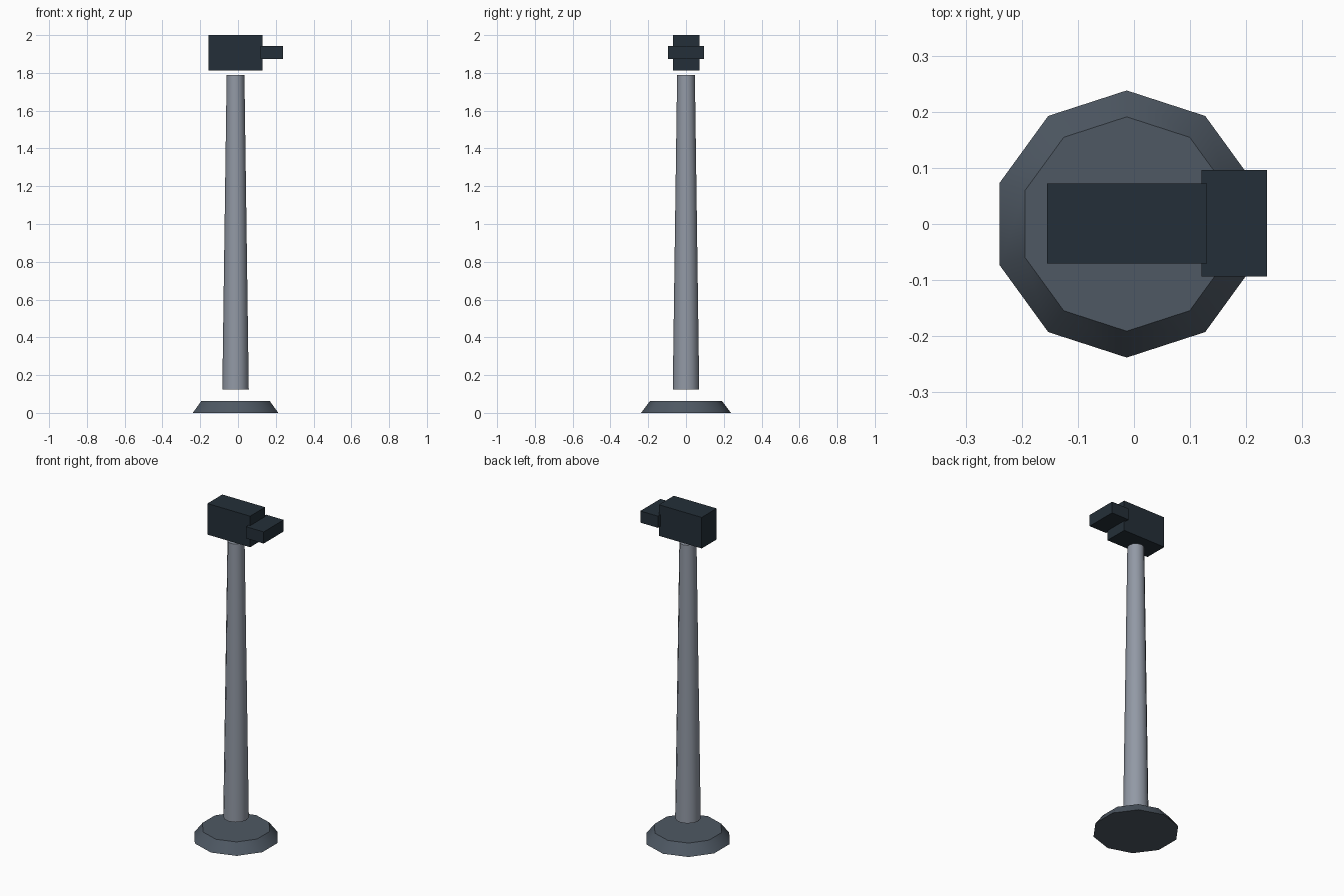
import bpy
import math

cube = bpy.data.objects.get("Cube")
if cube:
    bpy.data.objects.remove(cube, do_unlink=True)

AXIS_X = -0.013  # shared centre line of base and pole


def srgb(r, g, b):
    lin = [((c / 255 + 0.055) / 1.055) ** 2.4 for c in (r, g, b)]
    return (*lin, 1.0)


def material(name, colour):
    mat = bpy.data.materials.new(name)
    mat.use_nodes = True
    mat.diffuse_color = colour
    mat.node_tree.nodes["Principled BSDF"].inputs["Base Color"].default_value = colour
    return mat


def tapered(name, sides, r_low, r_high, z_low, z_high, mat):
    bpy.ops.mesh.primitive_cone_add(
        vertices=sides, radius1=r_low, radius2=r_high, depth=z_high - z_low,
        location=(AXIS_X, 0, (z_low + z_high) / 2))
    obj = bpy.context.object
    obj.name = name
    obj.data.materials.append(mat)
    bpy.ops.object.shade_smooth_by_angle(angle=math.radians(40))
    return obj


def box(name, low, high, mat):
    centre = [(a + b) / 2 for a, b in zip(low, high)]
    bpy.ops.mesh.primitive_cube_add(size=1, location=centre)
    obj = bpy.context.object
    obj.name = name
    obj.scale = [b - a for a, b in zip(low, high)]
    bpy.ops.object.transform_apply(location=False, rotation=False, scale=True)
    obj.data.materials.append(mat)
    return obj


light_grey = material("light grey metal", srgb(146, 153, 165))
mid_grey = material("slate grey", srgb(78, 88, 99))
dark = material("dark blue grey", srgb(36, 47, 56))

# Ten-sided foot and slim pole
tapered("base", 10, 0.238, 0.191, 0.0, 0.062, mid_grey)
tapered("pole", 12, 0.07, 0.047, 0.124, 1.788, light_grey)

# Head block with its wider front piece
box("head", (-0.155, -0.07, 1.813), (0.13, 0.072, 2.0), dark)
box("head_front", (0.12, -0.094, 1.873), (0.237, 0.096, 1.943), dark)
